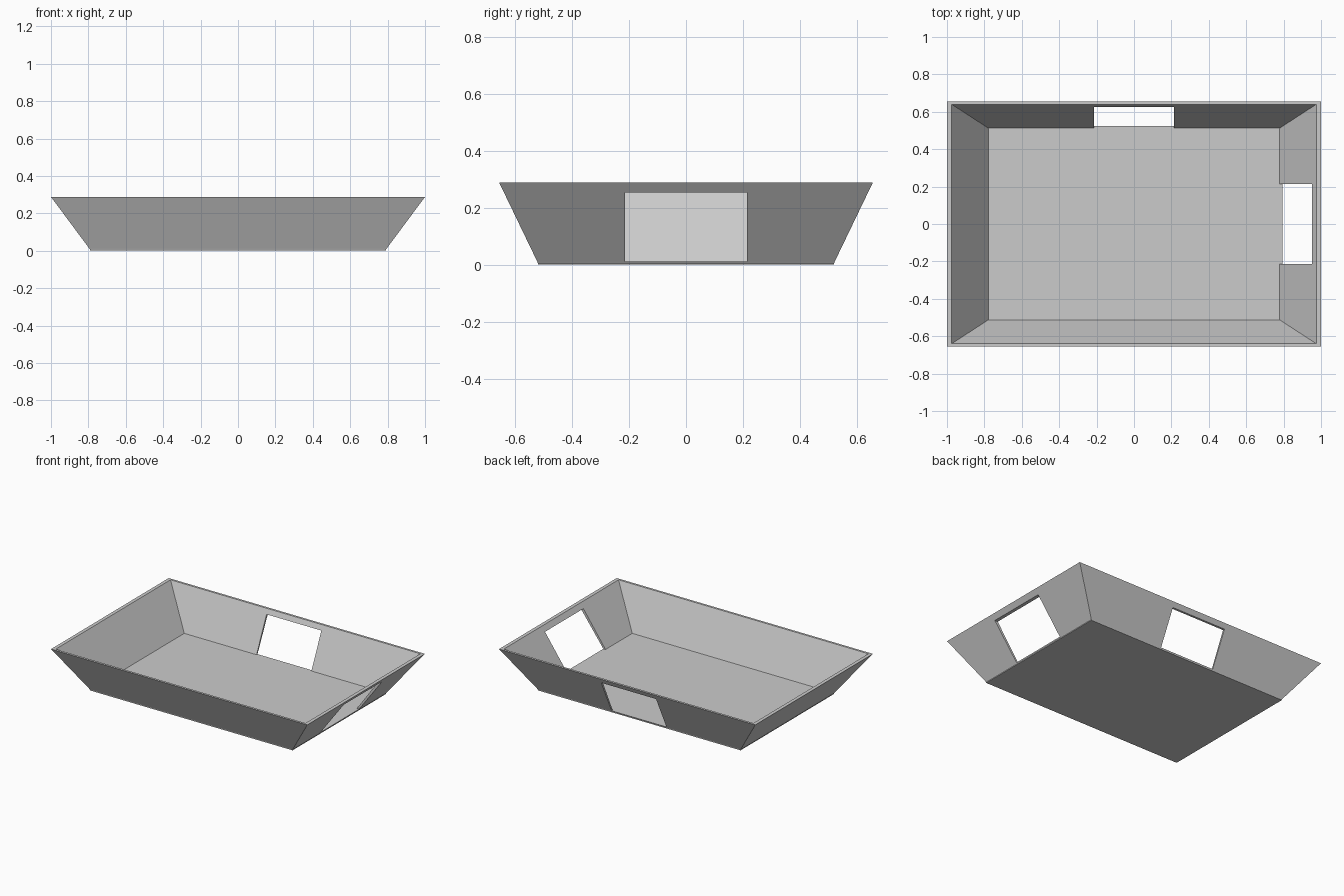
import bpy
import bmesh

old = bpy.data.objects.get("Cube")
if old:
    bpy.data.objects.remove(old, do_unlink=True)

GREY = (0.6, 0.6, 0.6, 1.0)
grey = bpy.data.materials.new("light grey")
grey.use_nodes = True
grey.diffuse_color = GREY
grey.node_tree.nodes["Principled BSDF"].inputs["Base Color"].default_value = GREY


def loft(name, rings, closed_loop=False):
    """Join rectangles (half width, half depth, height) into a solid."""
    bm = bmesh.new()
    loops = [[bm.verts.new((sx * w, sy * d, z))
              for sx, sy in ((-1, -1), (1, -1), (1, 1), (-1, 1))]
             for w, d, z in rings]
    pairs = list(zip(loops, loops[1:]))
    if closed_loop:
        pairs.append((loops[-1], loops[0]))
    else:
        bm.faces.new(loops[0])
        bm.faces.new(loops[-1])
    for a, b in pairs:
        for i in range(4):
            j = (i + 1) % 4
            bm.faces.new((a[i], a[j], b[j], b[i]))
    bmesh.ops.recalc_face_normals(bm, faces=bm.faces)
    mesh = bpy.data.meshes.new(name)
    bm.to_mesh(mesh)
    bm.free()
    mesh.materials.append(grey)
    obj = bpy.data.objects.new(name, mesh)
    bpy.context.collection.objects.link(obj)
    return obj


FLOOR, TOP = 0.012, 0.288
OPENING_TOP, OPENING_HALF = 0.254, 0.214

# Floor slab with a thin upright edge
loft("floor", [(0.79, 0.52, 0), (0.79, 0.52, 0.005), (0.795, 0.523, FLOOR)])

# Sloping walls with a flat rim
walls = loft("walls", [(0.795, 0.523, FLOOR), (1.0, 0.656, TOP),
                       (0.975, 0.64, TOP), (0.778, 0.512, FLOOR)], True)

# Openings in the left and back walls
for name, offset, half in (
        ("left_opening_cutter", (0.9, 0), (0.3, OPENING_HALF)),
        ("back_opening_cutter", (0, 0.6), (OPENING_HALF, 0.3))):
    cutter = loft(name, [(*half, -0.1), (*half, OPENING_TOP)])
    cutter.location = (*offset, 0)
    cutter.hide_render = True
    cutter.hide_viewport = True
    cutter.display_type = 'WIRE'
    cut = walls.modifiers.new(name, 'BOOLEAN')
    cut.operation = 'DIFFERENCE'
    cut.solver = 'EXACT'
    cut.object = cutter
